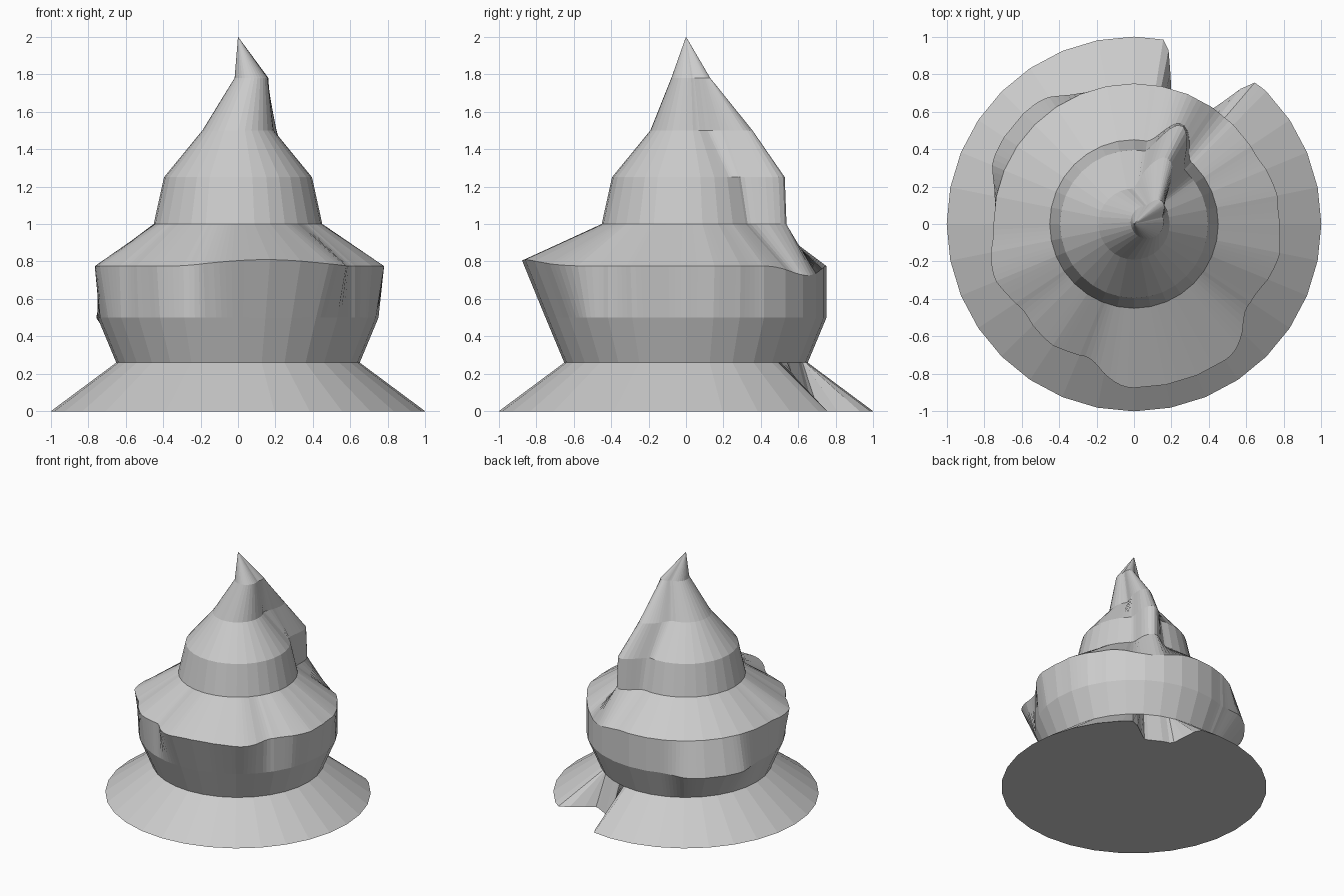
import bpy, bmesh, math

if "Cube" in bpy.data.objects:
    bpy.data.objects.remove(bpy.data.objects["Cube"])

SIDES, SUB = 32, 5            # facets of the turned body, subdivisions per facet
N = SIDES * SUB


def swell(deg, bumps):
    """Sum of smooth bumps: (centre angle, half width, amount, flatness of top)."""
    total = 0
    for centre, width, amount, flat in bumps:
        d = abs((deg - centre + 180) % 360 - 180)
        t = min(1, max(0, 1 - d / width) * flat)
        total += amount * t * t * (3 - 2 * t)
    return total


def add_ring(bm, z, radius, bumps=(), centre=(0, 0), waves=()):
    """One level of the body, a regular polygon with local bumps."""
    ring = []
    for i in range(N):
        a = 2 * math.pi * i / N
        deg = math.degrees(a)
        local = ((i % SUB) / SUB - .5) * 2 * math.pi / SIDES
        r = (radius + swell(deg, bumps)) * math.cos(math.pi / SIDES) / math.cos(local)
        ring.append(bm.verts.new((centre[0] + r * math.cos(a),
                                  centre[1] + r * math.sin(a),
                                  z + swell(deg, waves))))
    return ring


bm = bmesh.new()
rings = [
    # brim with a torn notch at the back
    add_ring(bm, 0, 1, [(65, 16, -.28, 2)]),
    # waist
    add_ring(bm, .26, .65),
    # lower body, bulging at back left
    add_ring(bm, .5, .75, [(141, 32, .085, 1.5)]),
    # wavy shoulder edge, wide bulge at the front
    add_ring(bm, .775, .75,
             [(-73, 38, .125, 2), (-160, 20, .05, 1), (-125, 20, .03, 1),
              (-12, 22, .045, 1), (12, 20, .03, 1)],
             waves=[(-80, 40, .035, 1), (60, 25, -.05, 1)]),
    # collar and upper body with the fin at back right
    add_ring(bm, 1, .45, [(64, 17, .145, 1)]),
    add_ring(bm, 1.25, .395, [(64, 18, .19, 1)]),
    add_ring(bm, 1.5, .19, [(63, 30, .205, 1)]),
    # leaning tip
    add_ring(bm, 1.78, .088, [(56, 40, .05, 1)], centre=(.07, .01)),
]

# side walls
for low, high in zip(rings, rings[1:]):
    for i in range(N):
        j = (i + 1) % N
        bm.faces.new((low[i], low[j], high[j], high[i]))

# pointed top and flat base
tip = bm.verts.new((0, 0, 2))
base = bm.verts.new((0, 0, 0))
for i in range(N):
    j = (i + 1) % N
    bm.faces.new((rings[-1][i], rings[-1][j], tip))
    bm.faces.new((rings[0][j], rings[0][i], base))

mesh = bpy.data.meshes.new("tiered_spire")
bm.to_mesh(mesh)
bm.free()
bpy.context.collection.objects.link(bpy.data.objects.new("tiered_spire", mesh))
